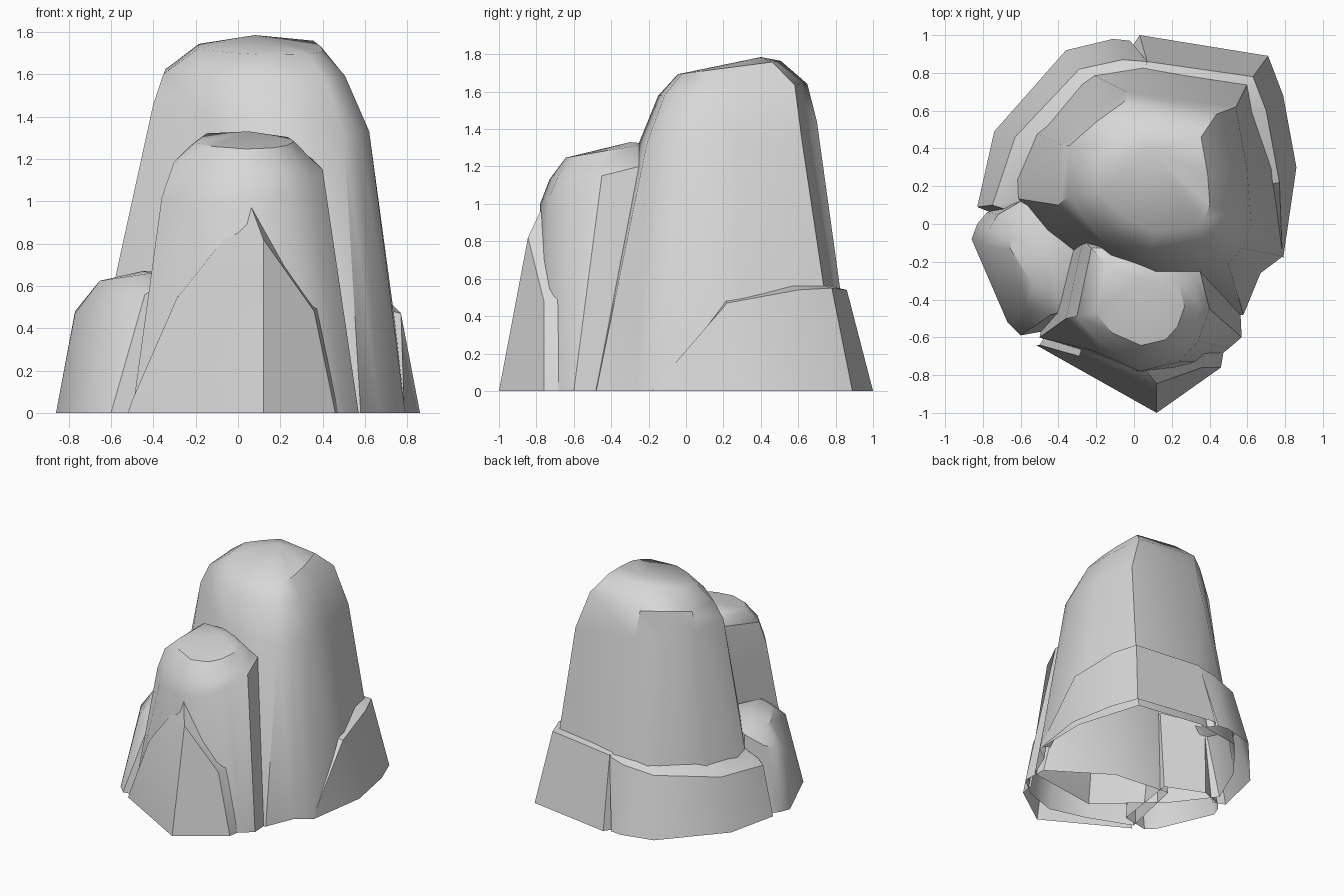
import bpy
import bmesh
from math import radians
from mathutils import Vector

cube = bpy.data.objects.get("Cube")
if cube:
    bpy.data.objects.remove(cube, do_unlink=True)

stone = bpy.data.materials.new("grey_stone")
stone.use_nodes = True
GREY = (0.68, 0.68, 0.68, 1)
stone.diffuse_color = GREY
stone.node_tree.nodes["Principled BSDF"].inputs["Base Color"].default_value = GREY


def ground(points):
    """Outline standing on the floor."""
    return [(x, y, 0) for x, y in points]


def shrink(ring, centre, scale, height, slope_x=0, slope_y=0):
    """Smaller copy of a ring, laid on a tilted plane through the centre."""
    cx, cy = centre
    result = []
    for x, y, z in ring:
        dx, dy = (x - cx) * scale, (y - cy) * scale
        result.append((cx + dx, cy + dy, height + slope_x * dx + slope_y * dy))
    return result


def loft(name, rows, closed=True, peak=None):
    """Skin rows of points, optionally closing the top with a fan to a peak."""
    bm = bmesh.new()
    grid = [[bm.verts.new(p) for p in row] for row in rows]
    count = len(grid[0])
    for low, high in zip(grid, grid[1:]):
        for i in range(count if closed else count - 1):
            j = (i + 1) % count
            bm.faces.new((low[i], low[j], high[j], high[i]))
    if peak:
        tip = bm.verts.new(peak)
        for i in range(count):
            bm.faces.new((grid[-1][i], grid[-1][(i + 1) % count], tip))
    bmesh.ops.recalc_face_normals(bm, faces=bm.faces)
    # Make the shell face away from the middle of the rock
    middle = Vector((0, 0, 0))
    if closed:
        for v in bm.verts:
            middle += v.co / len(bm.verts)
    bm.normal_update()
    facing = sum(f.normal.dot(f.calc_center_median() - middle) * f.calc_area() for f in bm.faces)
    if facing < 0:
        bmesh.ops.reverse_faces(bm, faces=bm.faces)
    mesh = bpy.data.meshes.new(name)
    bm.to_mesh(mesh)
    bm.free()
    obj = bpy.data.objects.new(name, mesh)
    bpy.context.collection.objects.link(obj)
    mesh.materials.append(stone)
    bpy.ops.object.select_all(action="DESELECT")
    obj.select_set(True)
    bpy.context.view_layer.objects.active = obj
    bpy.ops.object.shade_smooth_by_angle(angle=radians(38))


# Tall main column with a domed top
base = ground([(-.72, .15), (-.57, .5), (-.3, .83), (.1, .9), (.64, .82), (.8, .3),
               (.79, -.17), (.67, -.26), (.58, -.48), (-.03, -.57), (-.5, -.14)])
shoulder = [(-.4, .1, 1.46), (-.39, .42, 1.48), (-.22, .57, 1.45), (-.04, .7, 1.44),
            (.54, .62, 1.34), (.6, .28, 1.34), (.62, 0, 1.33), (.57, -.13, 1.33),
            (.5, -.21, 1.32), (.12, -.25, 1.33), (-.13, -.13, 1.4)]
loft("tall_column",
     [base, shoulder,
      shrink(shoulder, (-.1, .38), .84, 1.62, slope_y=.08),
      shrink(shoulder, (.1, .24), .58, 1.73, slope_y=.13)],
     peak=(.08, .4, 1.785))

# Shorter column in front
base = ground([(-.5, -.6), (-.15, -.74), (.15, -.82), (.41, -.73), (.5, -.66),
               (.57, -.6), (.56, -.4), (.1, -.1), (-.38, -.05)])
shoulder = [(-.36, -.5, 1.02), (-.22, -.67, 1), (.03, -.78, 1), (.24, -.73, 1.04),
            (.34, -.62, 1.1), (.4, -.45, 1.15), (.35, -.25, 1.2), (.1, -.07, 1.23),
            (-.27, -.08, .96)]
centre = (.05, -.42)
loft("front_column",
     [base, shoulder,
      shrink(shoulder, centre, .86, 1.2, slope_y=.22),
      shrink(shoulder, centre, .62, 1.285, slope_y=.17)],
     peak=(.05, -.3, 1.33))

# Low boulder at the side
base = ground([(-.86, -.08), (-.83, 0), (-.78, .06), (-.6, .13), (-.3, 0), (-.38, -.55),
               (-.6, -.59), (-.67, -.52)])
shoulder = [(-.77, -.12, .47), (-.77, -.03, .48), (-.72, .05, .52), (-.6, .12, .6),
            (-.3, -.05, .67), (-.36, -.46, .6), (-.44, -.48, .56), (-.57, -.44, .54)]
loft("low_boulder",
     [base, shoulder, shrink(shoulder, (-.48, -.15), .6, .65, slope_x=.15)],
     peak=(-.45, -.13, .67))

# Pointed slab leaning on the front column
loft("front_slab",
     [ground([(-.52, -.64), (-.2, -.82), (.12, -1), (.46, -.76), (.48, -.64)]),
      [(-.5, -.64, .06), (-.29, -.7, .54), (.12, -.845, .82), (.36, -.76, .48),
       (.38, -.64, .5)],
      [(-.44, -.55, .09), (-.25, -.58, .61), (.06, -.77, .98), (.33, -.66, .55),
       (.33, -.6, .56)]],
     closed=False)

# Ledges wrapped around the back of the main column
loft("back_ledge_left",
     [ground([(-.01, .94), (.03, 1), (.71, .89), (.79, .68), (.86, .3), (.79, -.18)]),
      [(.06, .83, .53), (.07, .86, .54), (.63, .78, .55), (.7, .6, .54),
       (.77, .22, .47), (.785, -.17, .02)],
      [(.07, .7, .56), (.1, .74, .56), (.55, .68, .58), (.6, .55, .57),
       (.66, .2, .5), (.7, -.15, .04)]],
     closed=False)
loft("back_ledge_right",
     [ground([(.03, .9), (-.02, .97), (-.11, .98), (-.36, .92), (-.74, .49),
              (-.83, .09), (-.73, .05)]),
      [(.09, .82, .53), (.07, .86, .53), (-.06, .87, .5), (-.29, .82, .46),
       (-.63, .46, .4), (-.75, .1, .39), (-.66, .07, .44)],
      [(.1, .72, .55), (.07, .76, .55), (-.1, .72, .55), (-.22, .66, .56),
       (-.44, .42, .53), (-.54, .14, .55), (-.5, .12, .56)]],
     closed=False)
